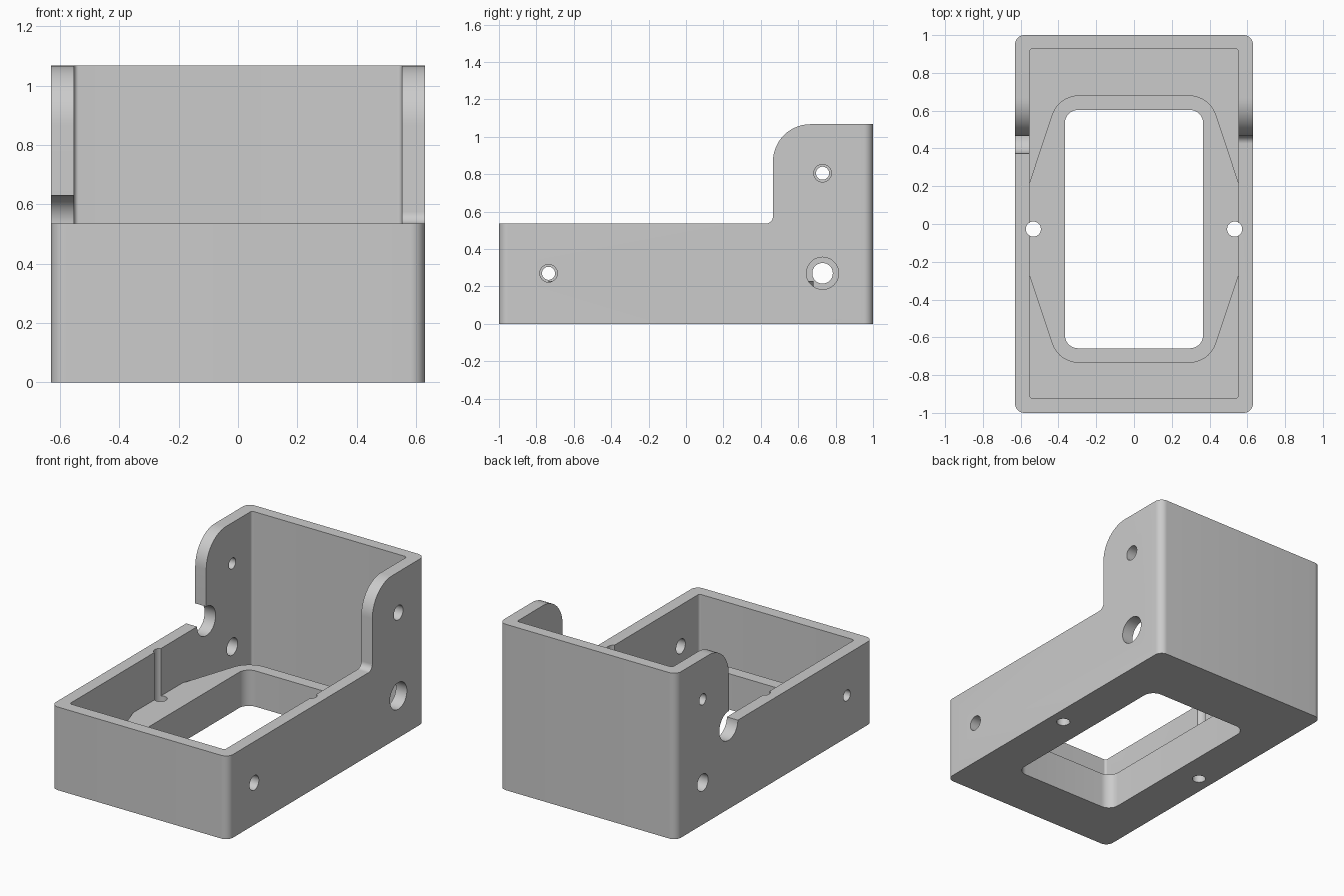
import bpy, bmesh
from math import tan, pi
from mathutils import Vector, Matrix

default = bpy.data.objects.get("Cube")
if default:
    bpy.data.objects.remove(default, do_unlink=True)

HALF_X, HALF_Y = 0.63, 1.0
INNER_X = 0.552
HEIGHT, RIM = 1.067, 0.535
FLOOR, LEDGE = 0.08, 0.23
MID_Y = -0.027          # centre line of the window and its ledge


def rounded(points, steps=10):
    """Outline from (u, v, radius) corners, each corner filleted."""
    out = []
    for i, (u, v, r) in enumerate(points):
        p = Vector((u, v))
        if r == 0:
            out.append(p)
            continue
        a = (Vector(points[i - 1][:2]) - p).normalized()
        b = (Vector(points[(i + 1) % len(points)][:2]) - p).normalized()
        half = a.angle(b) / 2
        t = r / tan(half)
        centre = p + (a + b).normalized() * (t * t + r * r) ** 0.5
        start, end = p + a * t - centre, p + b * t - centre
        sweep = start.angle_signed(end)
        for k in range(steps + 1):
            out.append(centre + Matrix.Rotation(-sweep * k / steps, 2) @ start)
    return out


def rect(x0, x1, y0, y1, r):
    return rounded([(x0, y0, r), (x1, y0, r), (x1, y1, r), (x0, y1, r)])


def prism(name, outline, lo, hi, axis="Z"):
    """Extrude an outline along z, or a (y, z) outline along x."""
    place = (lambda p, d: (p.x, p.y, d)) if axis == "Z" else (lambda p, d: (d, p.x, p.y))
    bm = bmesh.new()
    low = [bm.verts.new(place(p, lo)) for p in outline]
    high = [bm.verts.new(place(p, hi)) for p in outline]
    bm.faces.new(low)
    bm.faces.new(high)
    n = len(outline)
    for i in range(n):
        j = (i + 1) % n
        bm.faces.new((low[i], low[j], high[j], high[i]))
    bmesh.ops.recalc_face_normals(bm, faces=bm.faces)
    mesh = bpy.data.meshes.new(name)
    bm.to_mesh(mesh)
    bm.free()
    obj = bpy.data.objects.new(name, mesh)
    bpy.context.scene.collection.objects.link(obj)
    return obj


def rod(name, u, v, r, lo, hi, axis="X"):
    circle = [Vector((u, v)) + Matrix.Rotation(2 * pi * k / 40, 2) @ Vector((r, 0))
              for k in range(40)]
    return prism(name, circle, lo, hi, axis)


def combine(obj, tool, operation="DIFFERENCE"):
    """Apply a boolean and discard the tool."""
    mod = obj.modifiers.new("cut", "BOOLEAN")
    mod.operation, mod.solver, mod.object = operation, "EXACT", tool
    tool.hide_render = True
    bpy.context.view_layer.update()
    result = bpy.data.meshes.new_from_object(
        obj.evaluated_get(bpy.context.evaluated_depsgraph_get()))
    obj.modifiers.clear()
    obj.data = result
    bpy.data.objects.remove(tool, do_unlink=True)


# Outer shell: stepped side profile trimmed to a rounded plan
profile = rounded([(-1.2, 0, 0), (1.2, 0, 0), (1.2, HEIGHT, 0),
                   (0.465, HEIGHT, 0.2), (0.465, RIM, 0.04), (-1.2, RIM, 0)], 14)
housing = prism("housing", profile, -0.8, 0.8, "X")
combine(housing, prism("plan", rect(-HALF_X, HALF_X, -HALF_Y, HALF_Y, 0.05), -0.1, 1.3),
        "INTERSECT")

# Cavity, leaving a raised ledge around the window
cavity = prism("cavity", rect(-INNER_X, INNER_X, -0.923, 0.928, 0.015), FLOOR, 1.3)
quarter = [(0.7, 0.25, 0), (INNER_X, 0.25, 0), (0.40, 0.708, 0.152)]
corners = quarter + [(-x, y, r) for x, y, r in reversed(quarter)]
corners += [(-x, -y, r) for x, y, r in corners]
ledge = rounded([(x, y + MID_Y, r) for x, y, r in corners])
combine(cavity, prism("ledge", ledge, -0.1, LEDGE))
combine(housing, cavity)

# Window through the base
combine(housing, prism("window", rect(-0.366, 0.366, MID_Y - 0.631, MID_Y + 0.631, 0.07),
                       -0.1, 0.5))

# Vertical screw channels that groove both side walls
for side in (-1, 1):
    combine(housing, rod("channel", side * 0.533, MID_Y, 0.04, -0.1, 1.0, "Z"))

# Side holes, larger on the left wall than on the right
for y, z, left_r, right_r in ((-0.735, 0.27, 0.047, 0.035),
                              (0.73, 0.805, 0.047, 0.035),
                              (0.73, 0.27, 0.086, 0.055)):
    combine(housing, rod("left_hole", y, z, left_r, 0.5, 0.8))
    combine(housing, rod("right_hole", y, z, right_r, -0.8, -0.5))

# Round cable notch at the step of the right wall
combine(housing, rod("notch", 0.467, RIM, 0.094, -0.8, -0.5))

# Material and shading
grey = bpy.data.materials.new("plain grey")
grey.use_nodes = True
colour = (0.6, 0.6, 0.6, 1)
grey.diffuse_color = colour
for node in grey.node_tree.nodes:
    if node.type == "BSDF_PRINCIPLED":
        node.inputs["Base Color"].default_value = colour
housing.data.materials.clear()
housing.data.materials.append(grey)

bpy.ops.object.select_all(action="DESELECT")
housing.select_set(True)
bpy.context.view_layer.objects.active = housing
bpy.ops.object.shade_smooth_by_angle(angle=pi / 6)
